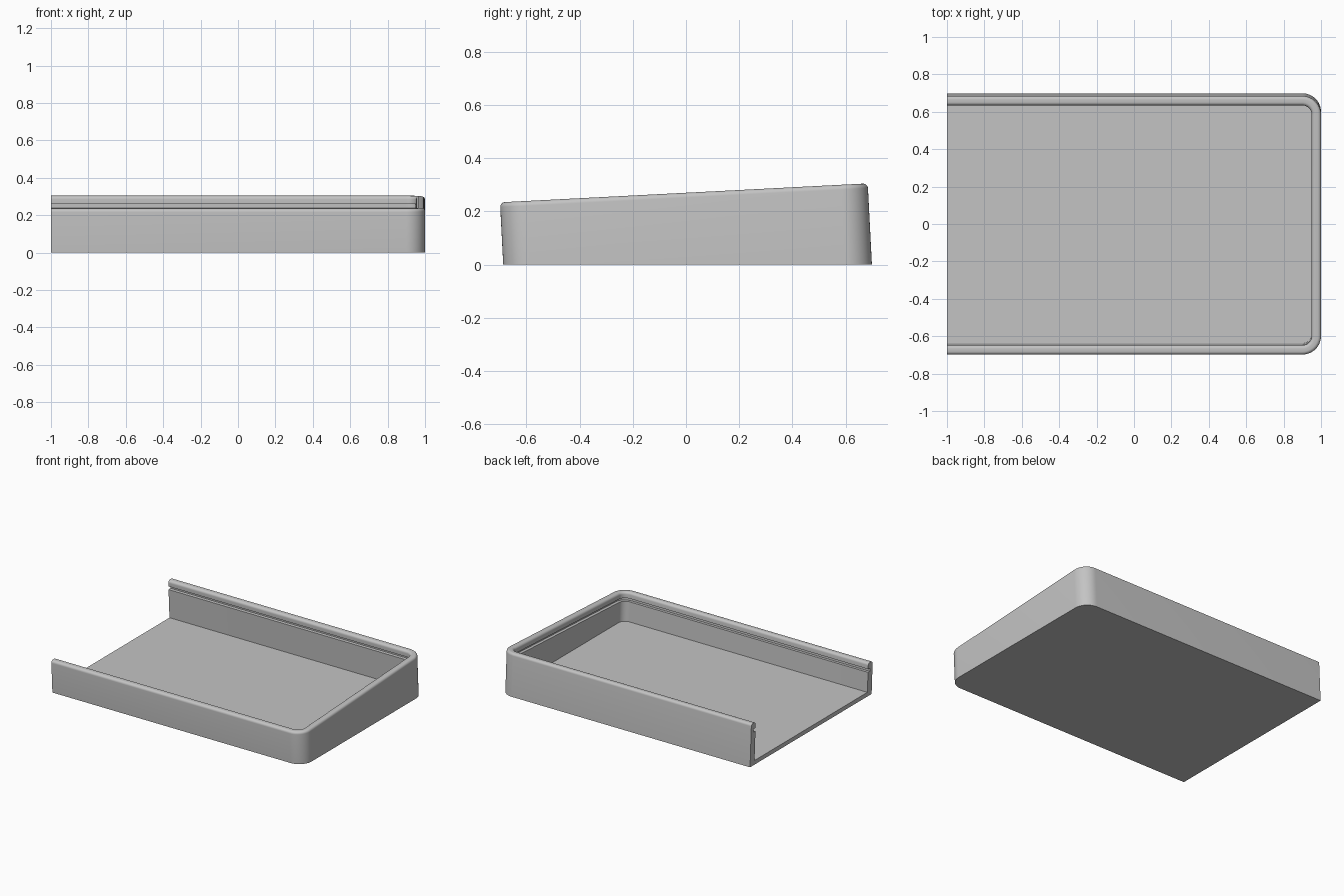
import bpy, bmesh, math

cube = bpy.data.objects.get("Cube")
if cube:
    bpy.data.objects.remove(cube, do_unlink=True)

TILT = math.atan(0.0515)      # the rim slopes up towards the back
RIM_Z, SHIFT_Y = 0.27, -0.008
HALF_Y, RADIUS = 0.692, 0.10
THICK, ROUND, FLOOR = 0.05, 0.018, 0.03
STEPS = 12

grey = bpy.data.materials.new("light grey plastic")
grey.use_nodes = True
colour = (0.55, 0.55, 0.55, 1)
grey.diffuse_color = colour
grey.node_tree.nodes["Principled BSDF"].inputs["Base Color"].default_value = colour


def place(x, y, depth=None, level=None):
    """Tilted frame to world; level drops the point along the wall to a flat height."""
    s, c = math.sin(TILT), math.cos(TILT)
    if level is not None:
        depth = (level - RIM_Z - y * s) / c
    return (x, SHIFT_Y + y * c - depth * s, RIM_Z + y * s + depth * c)


def wall_path(inset):
    """U-shaped plan: front wall, right-hand end, back wall."""
    r = RADIUS - inset
    cx, cy = 1 - RADIUS, HALF_Y - RADIUS
    pts = [(-1, -HALF_Y + inset)]
    for sign, start in ((-1, -90), (1, 0)):
        for i in range(STEPS + 1):
            a = math.radians(start + 90 * i / STEPS)
            pts.append((cx + r * math.cos(a), sign * cy + r * math.sin(a)))
    pts.append((-1, HALF_Y - inset))
    return pts


# Wall section from outer foot, over the rounded rim and panel groove, to the floor
section = [(0, dict(level=0))]
for centre, start in ((ROUND, 180), (THICK - ROUND, 90)):
    for i in range(7):
        a = math.radians(start - 15 * i)
        section.append((centre + ROUND * math.cos(a),
                        dict(depth=-ROUND + ROUND * math.sin(a))))
for inset, depth in ((THICK, -0.043), (0.028, -0.043), (0.028, -0.066), (THICK, -0.066)):
    section.append((inset, dict(depth=depth)))
section.append((THICK, dict(level=FLOOR)))

bm = bmesh.new()
rings = [[bm.verts.new(place(x, y, **h)) for x, y in wall_path(inset)]
         for inset, h in section]
for low, high in zip(rings, rings[1:]):
    for i in range(len(low) - 1):
        bm.faces.new((low[i], low[i + 1], high[i + 1], high[i]))

# Underside, inner floor and the open cut end
bm.faces.new(rings[0])
bm.faces.new(rings[-1])
bm.faces.new([r[0] for r in rings] + [r[-1] for r in reversed(rings)])
bmesh.ops.recalc_face_normals(bm, faces=bm.faces)

mesh = bpy.data.meshes.new("tray_shell")
bm.to_mesh(mesh)
bm.free()
mesh.materials.append(grey)
tray = bpy.data.objects.new("tray_shell", mesh)
bpy.context.collection.objects.link(tray)
bpy.ops.object.select_all(action="DESELECT")
tray.select_set(True)
bpy.context.view_layer.objects.active = tray
bpy.ops.object.shade_smooth_by_angle(angle=math.radians(30))
